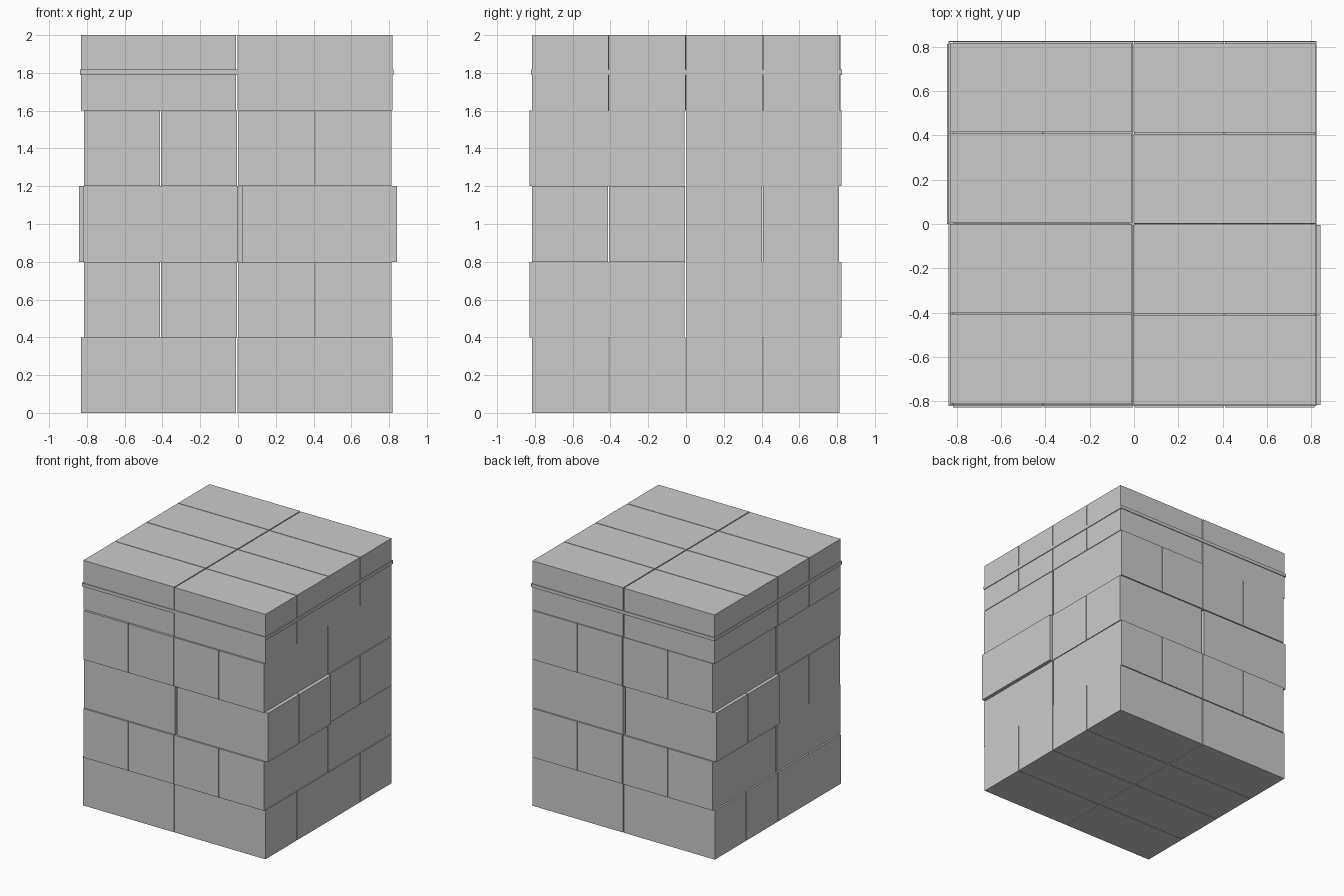
import bpy, bmesh

if "Cube" in bpy.data.objects:
    bpy.data.objects.remove(bpy.data.objects["Cube"])

L, W, H = 0.82, 0.403, 0.4   # carton length, width, height
PITCH = 0.408                # spacing across the width


def box(name, x0, y0, z0, sx, sy, sz):
    """Sharp-edged box from its minimum corner and size."""
    bm = bmesh.new()
    bmesh.ops.create_cube(bm, size=1)
    for v in bm.verts:
        v.co.x = x0 + (v.co.x + 0.5) * sx
        v.co.y = y0 + (v.co.y + 0.5) * sy
        v.co.z = z0 + (v.co.z + 0.5) * sz
    me = bpy.data.meshes.new(name)
    bm.to_mesh(me)
    bm.free()
    ob = bpy.data.objects.new(name, me)
    bpy.context.collection.objects.link(ob)
    return ob


# Stacked cartons: layers alternate direction, with slight misalignment
for layer in range(5):
    z = layer * H
    for row in range(4):
        for side in range(2):
            if layer % 2 == 0:
                x = (-0.83, -0.002)[side]
                y = -0.814 + row * PITCH
                if layer == 2:
                    front = row < 2
                    x = ((-0.843, 0.0), (-0.82, 0.022))[front][side]
                    y -= 0.002
                elif layer == 4 and side == 0:
                    y += 0.004
                box("carton", x, y, z, L, W, H)
            else:
                x = -0.816 + row * PITCH + (0.002 if row > 1 else 0)
                y = (-0.828, 0.002)[side]
                box("carton", x, y, z, W, L, H)

# Thin strap around the top layer
x0, x1, y0, y1, t = -0.836, 0.824, -0.82, 0.826, 0.006
zs, hs = 1.79, 0.027
box("strap_front", x0, y0, zs, x1 - x0, t, hs)
box("strap_back", x0, y1 - t, zs, x1 - x0, t, hs)
box("strap_left", x0, y0 + t, zs, t, y1 - y0 - 2 * t, hs)
box("strap_right", x1 - t, y0 + t, zs, t, y1 - y0 - 2 * t, hs)
